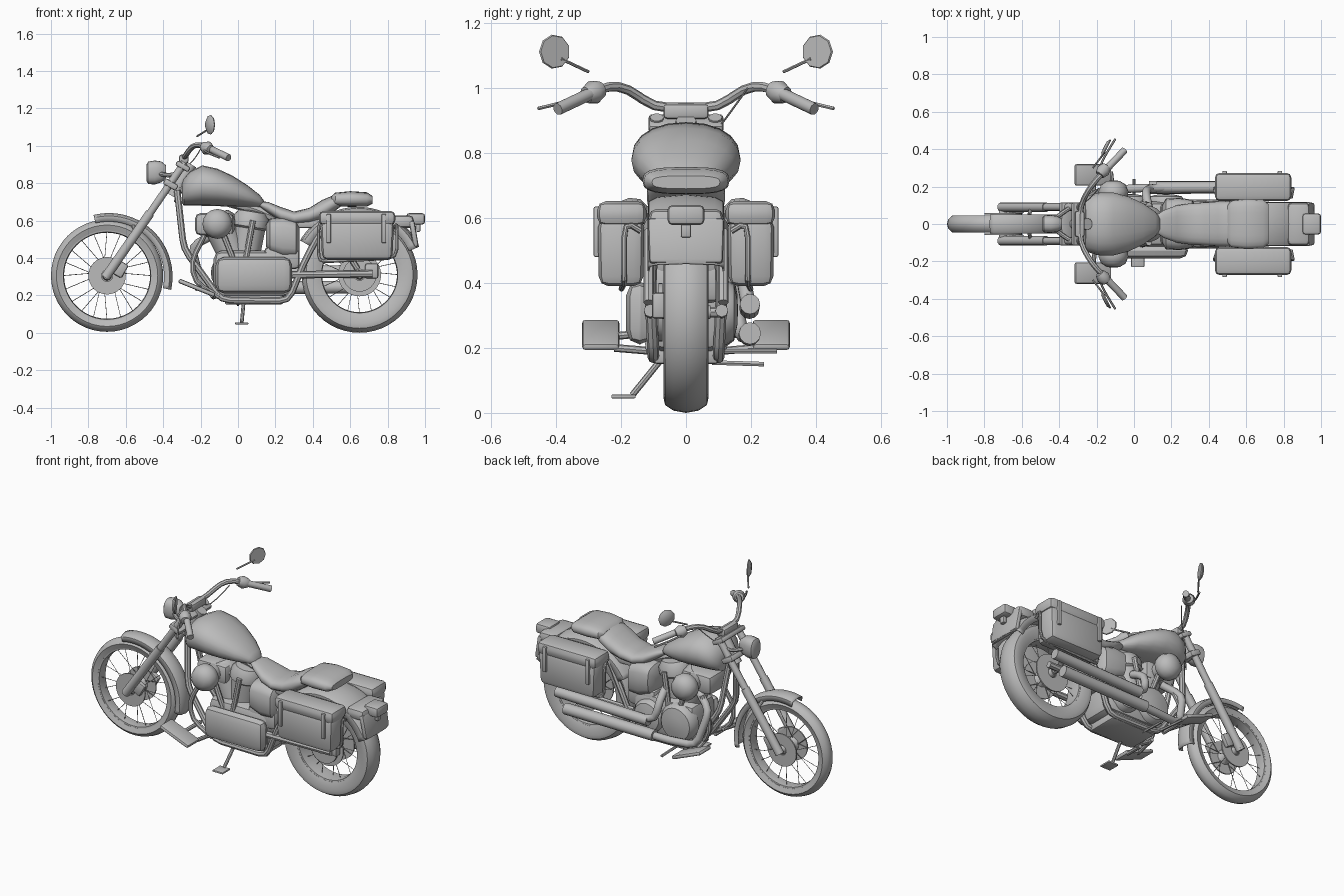
import bpy, bmesh, math
from mathutils import Vector

if "Cube" in bpy.data.objects:
    bpy.data.objects.remove(bpy.data.objects["Cube"])

GREY = (0.5, 0.5, 0.5, 1)
mat = bpy.data.materials.new("plain_grey")
mat.use_nodes = True
mat.diffuse_color = GREY
mat.node_tree.nodes["Principled BSDF"].inputs["Base Color"].default_value = GREY


def finish(ob, mirror=False, angle=40):
    """Shade, colour and optionally mirror a part across the centre plane."""
    bpy.ops.object.select_all(action='DESELECT')
    ob.select_set(True)
    bpy.context.view_layer.objects.active = ob
    bpy.ops.object.shade_smooth_by_angle(angle=math.radians(angle))
    ob.data.materials.clear()
    ob.data.materials.append(mat)
    if mirror:
        ob.modifiers.new("Mirror", 'MIRROR').use_axis = (False, True, False)
    return ob


def from_bmesh(name, bm, mirror=False):
    bmesh.ops.remove_doubles(bm, verts=bm.verts, dist=0.0002)
    bmesh.ops.recalc_face_normals(bm, faces=bm.faces)
    me = bpy.data.meshes.new(name)
    bm.to_mesh(me)
    bm.free()
    ob = bpy.data.objects.new(name, me)
    bpy.context.collection.objects.link(ob)
    return finish(ob, mirror)


def lathe(name, profile, centre, axis=(0, 1, 0), n=32, arc=None, closed=False, mirror=False):
    """Turn (radius, offset) pairs about an axis, over a full circle or an arc in degrees."""
    bm = bmesh.new()
    turn = Vector((0, 1, 0)).rotation_difference(Vector(axis))
    a0, a1 = arc or (0, 360)
    rings = []
    for i in range(n + 1):
        t = math.radians(a0 + (a1 - a0) * i / n)
        rings.append([bm.verts.new(Vector(centre) + turn @ Vector((r * math.cos(t), y, r * math.sin(t))))
                      for r, y in profile])
    m = len(profile)
    for a, b in zip(rings, rings[1:]):
        for j in range(m if closed else m - 1):
            k = (j + 1) % m
            bm.faces.new((a[j], a[k], b[k], b[j]))
    bmesh.ops.dissolve_degenerate(bm, edges=bm.edges, dist=0.0001)
    return from_bmesh(name, bm, mirror)


def loft(name, sections, power=2.5, n=20):
    """Skin rounded cross-sections (x, centre z, half width, half height) along x."""
    bm = bmesh.new()
    rings = []
    for x, z, w, h in sections:
        ring = []
        for i in range(n):
            t = 2 * math.pi * i / n
            c, s = math.cos(t), math.sin(t)
            ring.append(bm.verts.new((x, w * math.copysign(abs(c) ** (2 / power), c),
                                      z + h * math.copysign(abs(s) ** (2 / power), s))))
        rings.append(ring)
    for a, b in zip(rings, rings[1:]):
        for j in range(n):
            bm.faces.new((a[j], a[(j + 1) % n], b[(j + 1) % n], b[j]))
    bm.faces.new(rings[0])
    bm.faces.new(rings[-1])
    return from_bmesh(name, bm)


def rounded(points, d=0.05):
    """Replace each inner corner of a path by a short bend."""
    p = [Vector(q) for q in points]
    out = [p[0]]
    for a, b, c in zip(p, p[1:], p[2:]):
        s = b + (a - b).normalized() * min(d, (a - b).length * 0.45)
        e = b + (c - b).normalized() * min(d, (c - b).length * 0.45)
        out += [s, (s + e + 2 * b) / 4, e]
    return out + [p[-1]]


def tubes(name, paths, r, mirror=False, res=2):
    cu = bpy.data.curves.new(name, 'CURVE')
    cu.dimensions = '3D'
    cu.bevel_depth, cu.bevel_resolution, cu.use_fill_caps = r, res, True
    for path in paths:
        pts = rounded(path)
        sp = cu.splines.new('POLY')
        sp.points.add(len(pts) - 1)
        for q, v in zip(sp.points, pts):
            q.co = (*v, 1)
    ob = bpy.data.objects.new(name, cu)
    bpy.context.collection.objects.link(ob)
    bpy.ops.object.select_all(action='DESELECT')
    ob.select_set(True)
    bpy.context.view_layer.objects.active = ob
    bpy.ops.object.convert(target='MESH')
    return finish(bpy.context.view_layer.objects.active, mirror)


def box(name, lo, hi, bevel=0.01, mirror=False, tilt=0, taper=1):
    """Bevelled block between two corners; tilt about y in degrees, taper narrows the base."""
    bm = bmesh.new()
    lo, hi = Vector(lo), Vector(hi)
    mid, size = (lo + hi) / 2, hi - lo
    bmesh.ops.create_cube(bm, size=1)
    a = math.radians(tilt)
    for v in bm.verts:
        k = taper if v.co.z < 0 else 1
        x, y, z = v.co.x * size.x * k, v.co.y * size.y * k, v.co.z * size.z
        v.co = mid + Vector((x * math.cos(a) + z * math.sin(a), y, z * math.cos(a) - x * math.sin(a)))
    bmesh.ops.bevel(bm, geom=bm.edges[:], offset=bevel, segments=2, profile=0.5, affect='EDGES')
    return from_bmesh(name, bm, mirror)


def wheel(name, x, z, R, inner, w, hub):
    c = (x, 0, z)
    m = (R + inner) / 2
    lathe(name + "_tyre", [(inner, -w * .75), (m, -w), (R - .024, -w * .92), (R - .007, -w * .55), (R, 0),
                           (R - .007, w * .55), (R - .024, w * .92), (m, w), (inner, w * .75)],
          c, n=48, closed=True)
    lathe(name + "_rim", [(inner + .005, -w * .75), (inner - .008, -w * .7), (inner - .012, 0),
                          (inner - .008, w * .7), (inner + .005, w * .75)], c, n=48, closed=True)
    lathe(name + "_hub", [(0, -.075), (.02, -.075), (.025, -.05), (.045, -.045), (.03, -.02),
                          (.03, .02), (.045, .045), (.025, .05), (.02, .075), (0, .075)], c, n=20)
    lathe(name + "_disc", [(.03, .05), (hub, .05), (hub, .058), (.03, .058)], c, closed=True, mirror=True)
    spokes = []
    for i in range(20):
        t = 2 * math.pi * i / 20
        s = t + (.45 if i % 4 < 2 else -.45)
        y = .042 if i % 2 else -.042
        spokes.append([(x + .04 * math.cos(s), y, z + .04 * math.sin(s)),
                       (x + inner * math.cos(t), y * .2, z + inner * math.sin(t))])
    tubes(name + "_spokes", spokes, .0018, res=0)


def fender(name, centre, R, w, drop, arc):
    ob = lathe(name, [(R - drop, -w), (R - drop * .35, -w * .97), (R - .008, -w * .75), (R, 0),
                      (R - .008, w * .75), (R - drop * .35, w * .97), (R - drop, w)], centre, n=28, arc=arc)
    ob.modifiers.new("Thickness", 'SOLIDIFY').thickness = 0.006


# Wheels and mudguards
wheel("front_wheel", -.70, .305, .30, .242, .045, .10)
wheel("rear_wheel", .65, .31, .31, .212, .07, .115)
fender("front_fender", (-.69, 0, .30), .34, .052, .045, (-12, 104))
fender("rear_fender", (.642, 0, .315), .358, .118, .06, (24, 150))

# Front fork, clamps and headlamp
tubes("fork_lower", [[(-.71, .09, .295), (-.47, .09, .64)]], .026, True, 3)
tubes("fork_upper", [[(-.48, .09, .626), (-.285, .09, .91)]], .021, True, 3)
tubes("front_axle", [[(-.70, -.11, .305), (-.70, .11, .305)]], .014)
box("upper_clamp", (-.335, -.115, .875), (-.255, .115, .905), .01, tilt=30)
box("lower_clamp", (-.40, -.115, .775), (-.32, .115, .81), .01, tilt=30)
tubes("steering_neck", [[(-.25, 0, .90), (-.35, 0, .73)]], .032, res=3)
loft("headlamp", [(-.488, .855, .036, .046), (-.48, .855, .046, .06), (-.445, .857, .048, .064),
                  (-.41, .86, .042, .056), (-.385, .86, .028, .035)])
tubes("headlamp_bracket", [[(-.42, .03, .85), (-.37, .07, .84), (-.33, .09, .85)]], .012, True)
tubes("fender_stay", [[(-.56, .05, .57), (-.55, .09, .53)]], .01, True)
box("brake_caliper", (-.66, .055, .30), (-.60, .085, .38), .01, True, tilt=30)

# Handlebar, grips, levers and mirrors
tubes("handlebar", [[(-.29, 0, .94), (-.285, .10, .94), (-.245, .18, 1.0), (-.20, .24, 1.007), (-.14, .30, .98)]],
      .015, True)
box("handlebar_clamp", (-.315, -.07, .905), (-.265, .07, .952), .012)
tubes("grip", [[(-.155, .285, .987), (-.05, .395, .935)]], .019, True, 3)
lathe("control_housing", [(0, -.035), (.026, -.03), (.037, 0), (.026, .03), (0, .035)], (-.165, .285, .987),
      axis=(.6, .75, -.3), n=14, mirror=True)
tubes("hand_lever", [[(-.19, .275, .985), (-.17, .34, .965), (-.10, .455, .937)]], .006, True, 1)
tubes("mirror_stem", [[(-.22, .30, 1.05), (-.155, .385, 1.09)]], .005, True, 1)
lathe("mirror_head", [(0, .014), (.035, .012), (.053, 0), (.05, -.006), (0, -.006)], (-.15, .405, 1.112),
      axis=(-.9, .45, 0), n=9, mirror=True)
tubes("control_cable", [[(-.19, .19, 1.0), (-.23, .14, .93), (-.31, .08, .85), (-.34, .05, .70)]], .003, res=1)

# Fuel tank and seats
loft("fuel_tank", [(-.30, .745, .06, .05), (-.29, .752, .11, .072), (-.255, .772, .148, .092),
                   (-.19, .787, .167, .108), (-.11, .777, .168, .10), (-.03, .757, .147, .083),
                   (.05, .731, .11, .058), (.115, .705, .065, .033), (.14, .69, .03, .015)], power=2.2)
loft("rider_seat", [(.11, .69, .04, .012), (.16, .67, .075, .03), (.23, .632, .10, .04), (.30, .612, .11, .036),
                    (.38, .625, .115, .042), (.45, .655, .12, .055), (.51, .69, .12, .045), (.55, .70, .10, .025)])
loft("passenger_seat", [(.50, .71, .10, .02), (.52, .713, .125, .036), (.60, .715, .134, .042),
                        (.69, .713, .13, .038), (.72, .71, .105, .02)], power=3)
box("seat_rail", (.22, -.085, .56), (.56, .085, .61), .012)

# Tail piece, lamp and rear panel
box("tail_bracket", (.82, -.115, .56), (.94, .115, .628), .025)
box("tail_lamp", (.90, -.057, .578), (1.0, .057, .64), .016)
box("lamp_stem", (.95, -.016, .54), (.975, .016, .59), .006)
box("rear_panel", (.925, -.118, .458), (.955, .118, .60), .012, tilt=-10, taper=.96)

# Panniers with lids, straps and guard rails
box("pannier", (.44, .128, .39), (.835, .272, .60), .03, True, taper=.95)
box("pannier_lid", (.432, .122, .575), (.842, .274, .652), .028, True)
for i, x in enumerate((.485, .78)):
    box(f"pannier_strap_{i}", (x - .012, .262, .48), (x + .012, .284, .635), .005, True)
tubes("pannier_rail", [[(.84, .14, .56), (.85, .19, .59), (.85, .19, .40), (.45, .20, .38),
                        (.43, .19, .40), (.43, .19, .58), (.45, .13, .59)]], .009, True)

# Frame and swingarm
tubes("frame_cradle", [[(-.325, .03, .76), (-.29, .08, .45), (-.09, .10, .175), (.27, .10, .17),
                        (.35, .11, .37), (.46, .10, .58)]], .018, True)
tubes("frame_backbone", [[(-.32, 0, .78), (.10, 0, .66), (.30, 0, .57)]], .03)
tubes("front_guard", [[(-.18, .10, .52), (-.25, .12, .38), (-.23, .12, .27), (-.10, .11, .19)]], .014, True)
tubes("swingarm", [[(.28, .11, .31), (.72, .11, .315)]], .02, True)
tubes("rear_axle", [[(.65, -.12, .31), (.65, .12, .31)]], .016)
tubes("rear_shock", [[(.64, .115, .34), (.50, .115, .56)]], .016, True)
box("rear_caliper", (.68, -.105, .29), (.75, -.06, .37), .01)
lathe("drive_sprocket", [(.03, -.085), (.09, -.085), (.09, -.072), (.03, -.072)], (.65, 0, .31), closed=True)

# Engine block, covers, cylinders and air cleaners
box("crankcase", (-.13, -.12, .19), (.29, .12, .44), .045)
box("oil_pan", (-.07, -.10, .15), (.24, .10, .21), .012)
box("gearbox", (.14, -.11, .34), (.33, .11, .46), .025)
box("primary_case", (-.12, -.185, .21), (.29, -.10, .405), .045)
for i, (x, z, r) in enumerate(((-.03, .32, .115), (.17, .31, .10))):
    lathe(f"timing_cover_{i}", [(r, .08), (r, .125), (r * .85, .148), (r * .4, .158), (0, .16)],
          (x, 0, z), n=24)
barrel = [(0, 0), (.078, 0), (.085, .17), (.098, .18), (.098, .225), (.075, .26), (0, .27)]
for i, lean in enumerate((-.45, .16)):
    lathe(f"cylinder_{i}", barrel, (-.015 + .05 * i, 0, .39), axis=(lean, 0, 1), n=16)
box("intake_bridge", (-.23, -.09, .52), (-.02, .09, .64), .03)
lathe("air_cleaner", [(.05, .06), (.055, .12), (.076, .14), (.08, .175), (.066, .21), (.035, .23), (0, .234)],
      (-.11, 0, .582), n=16, mirror=True)
tubes("pushrod_tube", [[(-.02, .11, .38), (-.10, .11, .58)], [(.04, .11, .38), (.08, .10, .60)]], .016, True)
loft("oil_tank", [(.15, .52, .10, .06), (.17, .52, .135, .09), (.24, .51, .14, .11),
                  (.31, .50, .13, .10), (.33, .50, .10, .07)], power=3.5)

# Exhaust pipes on the left side
tubes("exhaust_header", [[(-.14, .07, .52), (-.25, .13, .46), (-.19, .17, .24), (-.02, .19, .235), (.15, .195, .24)],
                         [(.08, .08, .50), (.06, .17, .46), (.08, .19, .34), (.16, .195, .33)]], .023, res=3)
tubes("lower_silencer", [[(.08, .195, .24), (.69, .197, .245)]], .034, res=4)
tubes("upper_silencer", [[(.12, .195, .32), (.75, .197, .335)]], .031, res=4)

# Footboards, controls and side stand
box("footboard", (-.325, .205, .228), (-.115, .32, .252), .011, True, tilt=22)
tubes("footboard_bracket", [[(-.20, .08, .25), (-.22, .23, .235)], [(-.13, .10, .19), (-.14, .22, .20)]], .012, True)
tubes("foot_pedal", [[(-.10, .10, .19), (-.12, .28, .19)], [(.0, .08, .155), (.0, .24, .15)]], .008, res=1)
tubes("side_stand", [[(.03, -.08, .16), (.02, -.165, .055)]], .01)
box("stand_foot", (-.015, -.23, .045), (.055, -.155, .056), .003)
